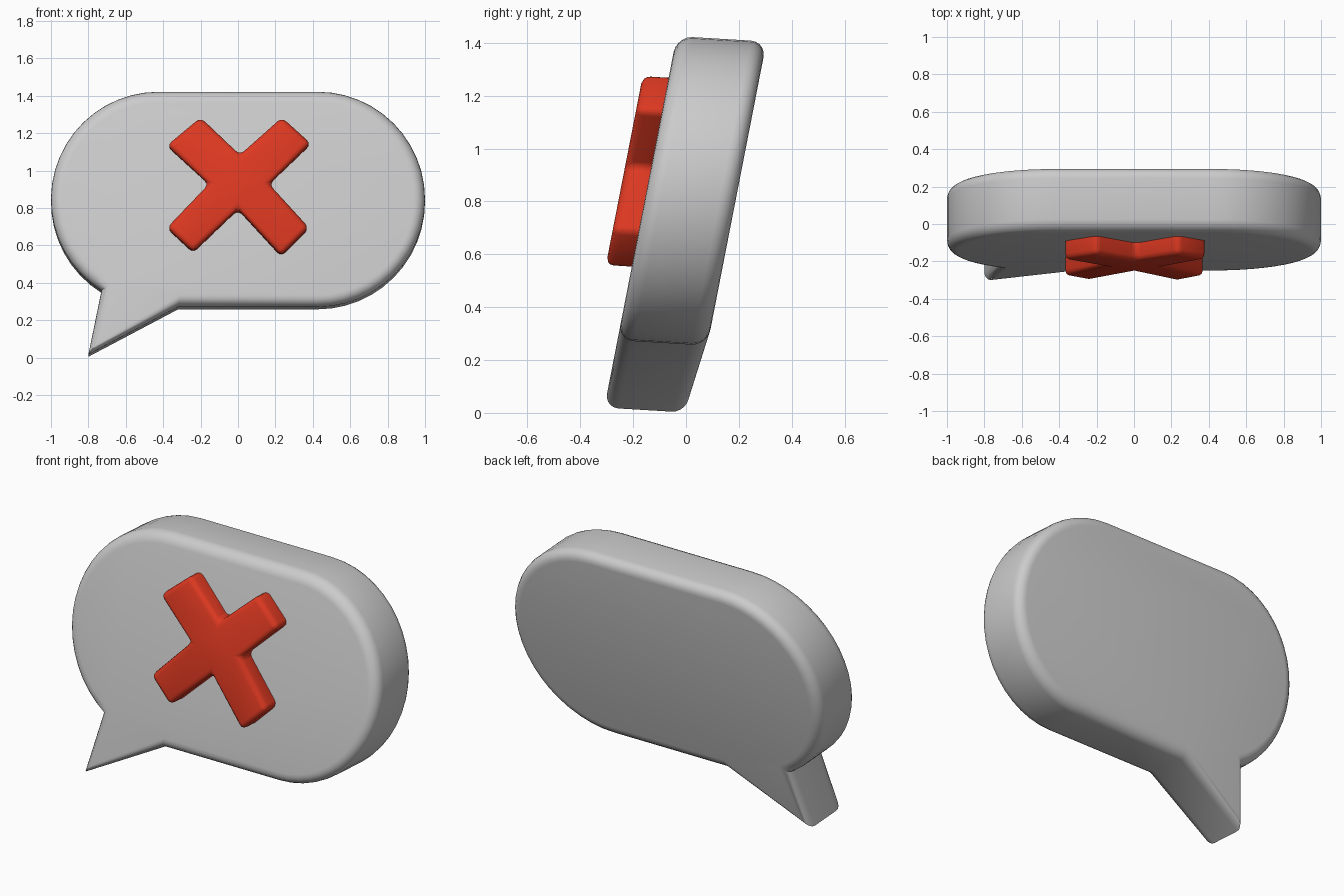
import bpy, bmesh
from math import sin, cos, radians

if "Cube" in bpy.data.objects:
    bpy.data.objects.remove(bpy.data.objects["Cube"])

LEAN = 0.195      # backward lean of the front face (dy/dz)
THICK = 0.34      # slab thickness
R, CX, CZ = 0.575, 0.425, 0.85   # rounded ends of the bubble


def on_face(x, z, depth):
    """Place a front-view point at a depth behind the leaning front face."""
    return (x, -0.313 + LEAN * z + depth, z - 0.06 * depth)


def loft(name, rings, bevel=0.0):
    """Join rings of equal point count and cap both ends."""
    bm = bmesh.new()
    loops = [[bm.verts.new(p) for p in ring] for ring in rings]
    n = len(loops[0])
    for a, b in zip(loops, loops[1:]):
        for i in range(n):
            j = (i + 1) % n
            bm.faces.new((a[i], a[j], b[j], b[i]))
    bm.faces.new(loops[0][::-1])
    bm.faces.new(loops[-1])
    bmesh.ops.recalc_face_normals(bm, faces=bm.faces)
    if bevel:
        bmesh.ops.bevel(bm, geom=bm.edges[:], offset=bevel, segments=3,
                        profile=0.5, affect='EDGES', clamp_overlap=True)
    mesh = bpy.data.meshes.new(name)
    bm.to_mesh(mesh)
    bm.free()
    obj = bpy.data.objects.new(name, mesh)
    bpy.context.collection.objects.link(obj)
    bpy.ops.object.select_all(action='DESELECT')
    obj.select_set(True)
    bpy.context.view_layer.objects.active = obj
    bpy.ops.object.shade_smooth_by_angle(angle=radians(40))
    return obj


def bubble_ring(inset, depth):
    """Stadium outline with a pointed tail, shrunk by inset."""
    r = R - inset
    pts = [(-0.32 + 0.2 * inset, CZ - r)]
    for i in range(25):
        a = radians(-90 + 180 * i / 24)
        pts.append((CX + r * cos(a), CZ + r * sin(a)))
    end = 238 + 50 * inset
    for i in range(21):
        a = radians(90 + (end - 90) * i / 20)
        pts.append((-CX + r * cos(a), CZ + r * sin(a)))
    ring = [on_face(x, z, depth) for x, z in pts]
    # tail tip, slightly thinner than the slab
    ring.append(on_face(-0.8 + 0.7 * inset, 0.02 + 0.9 * inset, depth * 0.91))
    return ring


# Speech bubble with rounded front and back rims
B = 0.06
rim = [(B * (1 - sin(radians(a))), B * (1 - cos(radians(a))))
       for a in (0, 18, 36, 54, 72, 90)]
rings = [bubble_ring(i, d) for i, d in rim]
rings += [bubble_ring(i, THICK - d) for i, d in reversed(rim)]
loft("speech_bubble", rings)

# Raised red cross on the front face
outline = [(0.01, 1.08), (-0.20, 1.28), (-0.38, 1.13), (-0.155, 0.925),
           (-0.38, 0.69), (-0.24, 0.56), (0.0, 0.79), (0.23, 0.54),
           (0.38, 0.69), (0.165, 0.925), (0.39, 1.14), (0.235, 1.28)]
cross = loft("cross_mark",
             [[on_face(x, z, d) for x, z in outline] for d in (-0.098, 0.06)],
             bevel=0.03)
red = bpy.data.materials.new("red")
red.diffuse_color = (0.72, 0.04, 0.015, 1)
red.use_nodes = True
red.node_tree.nodes["Principled BSDF"].inputs["Base Color"].default_value = red.diffuse_color
cross.data.materials.append(red)
